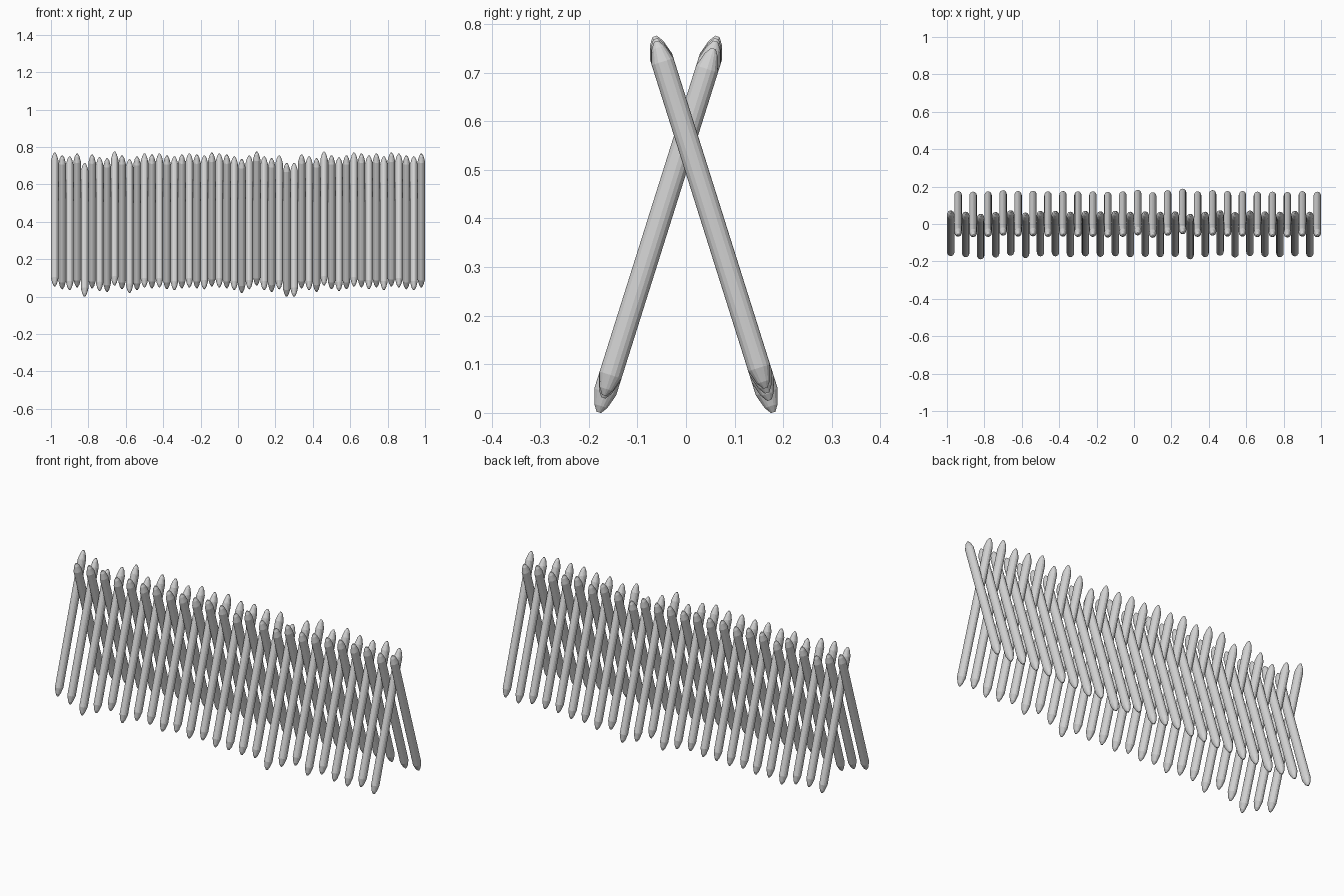
import bpy, bmesh
from math import sin, cos, pi, radians, tan

cube = bpy.data.objects.get("Cube")
if cube:
    bpy.data.objects.remove(cube, do_unlink=True)

SIDES = 16
RADIUS = 0.02
DEPTH = 1.18          # the poles are slightly oval, deeper than wide
PITCH = 0.04
LEAN = radians(17.5)
HALF = 0.374          # half of the stake length, tip to tip
CROSS_Z = 0.57        # height at which the two rows cross

# Weathered grey material
grey = bpy.data.materials.new("light grey")
grey.use_nodes = True
colour = (0.65, 0.65, 0.65, 1)
grey.diffuse_color = colour
grey.node_tree.nodes["Principled BSDF"].inputs["Base Color"].default_value = colour


def stake_mesh():
    """Faceted oval pole sharpened to a blunt point at both ends."""
    taper = [(HALF, 0.004), (HALF - 0.014, 0.012), (HALF - 0.044, RADIUS)]
    profile = [(-z, r) for z, r in taper] + [(z, r) for z, r in reversed(taper)]
    angles = [2 * pi * k / SIDES for k in range(SIDES)]
    bm = bmesh.new()
    rings = []
    for z, r in profile:
        rings.append([bm.verts.new((r * cos(a), DEPTH * r * sin(a), z)) for a in angles])
    for low, high in zip(rings, rings[1:]):
        for k in range(SIDES):
            n = (k + 1) % SIDES
            bm.faces.new((low[k], low[n], high[n], high[k]))
    bm.faces.new(rings[0][::-1])
    bm.faces.new(rings[-1])
    mesh = bpy.data.meshes.new("stake")
    bm.to_mesh(mesh)
    bm.free()
    mesh.materials.append(grey)
    return mesh


# How far each stake stands proud of the lowest one, in small steps
rise = [11, 8, 7, 10, 0, 9, 6, 5, 12, 8, 4, 7, 10, 9, 10, 8, 7, 9, 10, 9,
        8, 11, 10, 9, 7, 4, 8, 12, 7, 5, 8, 0, 0, 9, 7, 5, 12, 8, 6, 8,
        11, 10, 8, 10, 7, 11, 10, 8, 7, 10]

# Two crossing rows of stakes, leaning alternately back and forward
mesh = stake_mesh()
for i, step in enumerate(rise):
    side = 1 if i % 2 == 0 else -1
    name = "front_foot_stake" if side == 1 else "back_foot_stake"
    stake = bpy.data.objects.new(name, mesh)
    z = HALF * cos(LEAN) + 0.001 + step * 0.005
    x = (i - (len(rise) - 1) / 2) * PITCH
    stake.location = (x, side * (z - CROSS_Z) * tan(LEAN), z)
    stake.rotation_euler = (-side * LEAN, 0, 0)
    bpy.context.collection.objects.link(stake)
